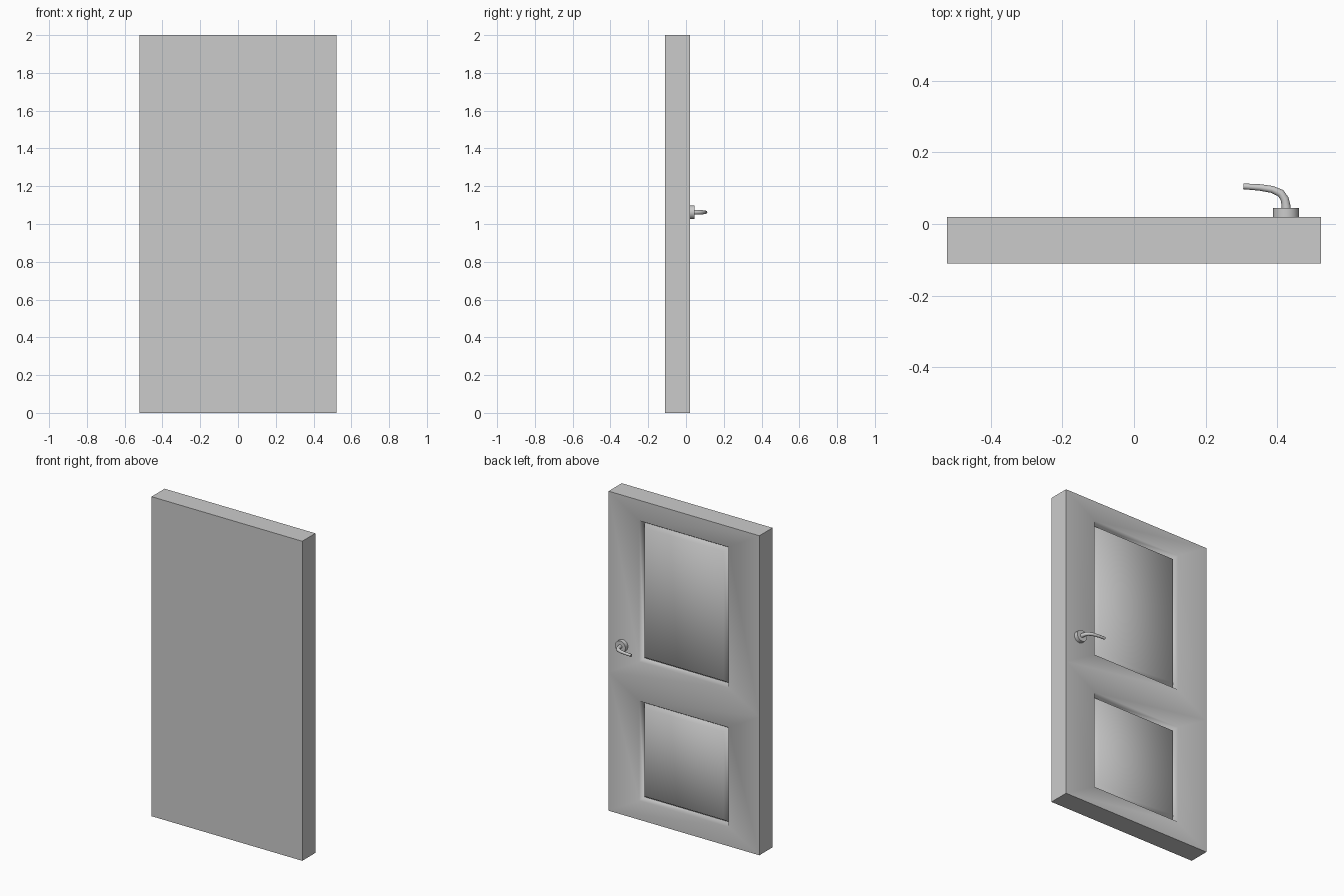
import bpy, bmesh, math

if "Cube" in bpy.data.objects:
    bpy.data.objects.remove(bpy.data.objects["Cube"])

W, Y0, Y1, MID = 0.522, -0.11, 0.02, 0.867   # half width, front, back, rail centre


def smooth(obj, angle):
    bpy.ops.object.select_all(action='DESELECT')
    obj.select_set(True)
    bpy.context.view_layer.objects.active = obj
    bpy.ops.object.shade_smooth_by_angle(angle=math.radians(angle))


def rect(bm, hw, z0, z1, y):
    # counter-clockwise when seen from the back
    return [bm.verts.new((x, y, z)) for x, z in ((hw, z0), (-hw, z0), (-hw, z1), (hw, z1))]


def bridge(bm, a, b):
    for i in range(4):
        j = (i + 1) % 4
        bm.faces.new((a[i], a[j], b[j], b[i]))


# door slab with two raised panels, each ringed by a V groove, on the back
bm = bmesh.new()
LIP = 0.31
PROFILE = ((0, 0), (0.017, 0.028), (0.036, 0.001))   # inset and depth: lip, groove, panel
for z0, z1, p0, p1 in ((0, MID, 0.12, 0.743), (MID, 2, 0.99, 1.872)):
    outer = rect(bm, W, z0, z1, Y1)
    front = rect(bm, W, z0, z1, Y0)
    previous = outer
    for inset, depth in PROFILE:
        ring = rect(bm, LIP - inset, p0 + inset, p1 - inset, Y1 - depth)
        bridge(bm, previous, ring)
        previous = ring
    bm.faces.new(previous)
    bm.faces.new(front[::-1])
    for i in range(4):
        # skip the inner face where the two halves meet
        if (i == 2 and z0 == 0) or (i == 0 and z0 > 0):
            continue
        j = (i + 1) % 4
        bm.faces.new((outer[j], outer[i], front[i], front[j]))
bmesh.ops.remove_doubles(bm, verts=bm.verts, dist=0.0001)
bmesh.ops.recalc_face_normals(bm, faces=bm.faces)
mesh = bpy.data.meshes.new("door_slab")
bm.to_mesh(mesh)
bm.free()
door = bpy.data.objects.new("door_slab", mesh)
bpy.context.collection.objects.link(door)
smooth(door, 75)

# round plate behind the handle
HX, HZ = 0.424, 1.062
bpy.ops.mesh.primitive_cylinder_add(vertices=32, radius=0.036, depth=0.027,
                                    location=(HX, 0.0315, HZ), rotation=(math.pi / 2, 0, 0))
plate = bpy.context.object
plate.name = "handle_plate"
smooth(plate, 40)

# curved lever, thinning toward its tip
path = [(0.425, 0.035, 0.013), (0.424, 0.05, 0.0125), (0.420, 0.070, 0.0115),
        (0.409, 0.086, 0.011), (0.385, 0.0965, 0.0098),
        (0.35, 0.102, 0.009), (0.305, 0.105, 0.008)]
curve = bpy.data.curves.new("handle_lever", 'CURVE')
curve.dimensions = '3D'
curve.bevel_depth = 1.0
curve.bevel_resolution = 4
curve.use_fill_caps = True
spline = curve.splines.new('POLY')
spline.points.add(len(path) - 1)
for p, (x, y, r) in zip(spline.points, path):
    p.co = (x, y, HZ, 1)
    p.radius = r
lever = bpy.data.objects.new("handle_lever", curve)
bpy.context.collection.objects.link(lever)
bpy.ops.object.select_all(action='DESELECT')
lever.select_set(True)
bpy.context.view_layer.objects.active = lever
bpy.ops.object.convert(target='MESH')
smooth(bpy.context.object, 50)
